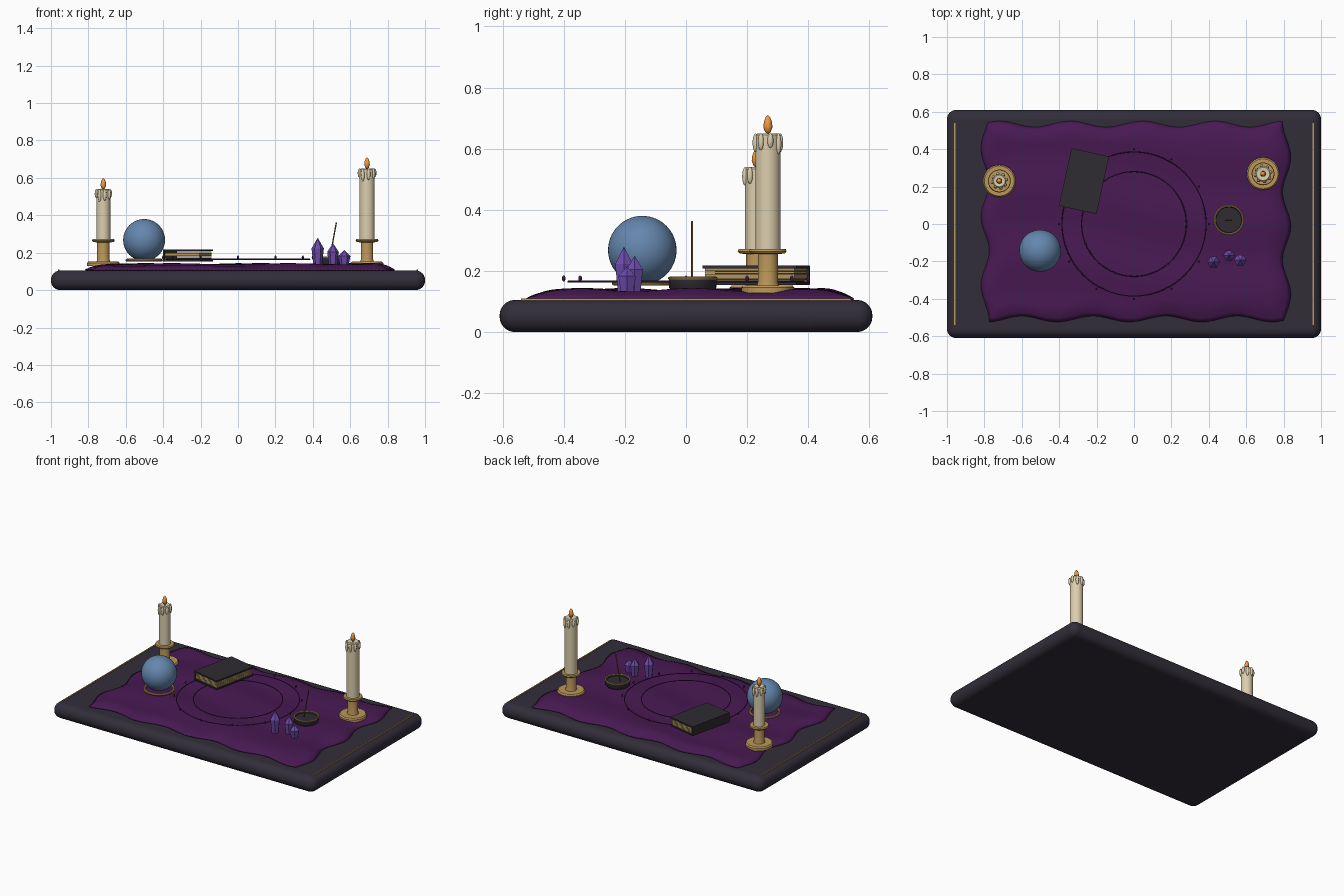
import bpy, bmesh, math
from mathutils import Vector

if "Cube" in bpy.data.objects:
    bpy.data.objects.remove(bpy.data.objects["Cube"])

def mat(name, rgb):
    m = bpy.data.materials.new(name)
    m.diffuse_color = (*rgb, 1)
    m.use_nodes = True
    m.node_tree.nodes["Principled BSDF"].inputs["Base Color"].default_value = m.diffuse_color
    return m

STONE = mat("dark_stone", (0.032, 0.027, 0.042))
PURPLE = mat("purple_cloth", (0.065, 0.010, 0.085))
THREAD = mat("purple_thread", (0.075, 0.012, 0.10))
GOLD = mat("gold", (0.50, 0.31, 0.10))
WAX = mat("wax", (0.72, 0.62, 0.42))
FLAME = mat("flame", (0.90, 0.32, 0.05))
GLASS = mat("blue_glass", (0.13, 0.24, 0.42))
GEM = mat("violet_crystal", (0.16, 0.07, 0.42))
COVER = mat("book_cover", (0.028, 0.025, 0.032))
PAPER = mat("paper", (0.42, 0.29, 0.11))
STICK = mat("incense", (0.20, 0.11, 0.04))

def finish(ob, name, m, smooth=True):
    ob.name = name
    ob.data.materials.append(m)
    if smooth:
        bpy.ops.object.select_all(action='DESELECT')
        ob.select_set(True)
        bpy.context.view_layer.objects.active = ob
        bpy.ops.object.shade_smooth_by_angle(angle=math.radians(40))
    return ob

def from_bmesh(bm, name, m, smooth=True):
    me = bpy.data.meshes.new(name)
    bmesh.ops.recalc_face_normals(bm, faces=bm.faces)
    bm.to_mesh(me)
    bm.free()
    ob = bpy.data.objects.new(name, me)
    bpy.context.collection.objects.link(ob)
    return finish(ob, name, m, smooth)

def box(name, m, loc, size, rot=0, bevel=0, seg=2):
    bpy.ops.mesh.primitive_cube_add(size=1, location=loc, rotation=(0, 0, rot))
    ob = bpy.context.object
    ob.scale = size
    bpy.ops.object.transform_apply(location=False, rotation=False, scale=True)
    if bevel:
        b = ob.modifiers.new("bevel", 'BEVEL')
        b.width, b.segments = bevel, seg
    return finish(ob, name, m)

def lathe(name, m, profile, loc, n=32, smooth=True):
    """Revolve (radius, height) points about z; radius 0 closes to a pole."""
    bm = bmesh.new()
    rings = []
    for r, z in profile:
        k = 1 if r == 0 else n
        rings.append([bm.verts.new((loc[0] + r * math.cos(2 * math.pi * i / n),
                                    loc[1] + r * math.sin(2 * math.pi * i / n),
                                    loc[2] + z)) for i in range(k)])
    for a, b in zip(rings, rings[1:]):
        for i in range(n):
            vs = [a[i % len(a)], a[(i + 1) % len(a)], b[(i + 1) % len(b)], b[i % len(b)]]
            bm.faces.new(list(dict.fromkeys(vs)))
    return from_bmesh(bm, name, m, smooth)

def ring(name, m, loc, R, r, n=64):
    bpy.ops.mesh.primitive_torus_add(location=loc, major_radius=R, minor_radius=r,
                                     major_segments=n, minor_segments=8)
    return finish(bpy.context.object, name, m)

def ball(name, m, loc, scale, seg=16, rings=10):
    bpy.ops.mesh.primitive_uv_sphere_add(radius=1, segments=seg, ring_count=rings, location=loc)
    ob = bpy.context.object
    ob.scale = scale
    return finish(ob, name, m)

# Altar slab with rounded edges and gold inlay strips
box("altar_slab", STONE, (0, 0, 0.0525), (2, 1.22, 0.105), bevel=0.05, seg=6)
for s, side in ((-1, "left"), (1, "right")):
    box(f"inlay_{side}", GOLD, (s * 0.958, 0, 0.105), (0.008, 1.08, 0.008))

# Rippled cloth, wavy outline, drooping to the slab at its edges
bm = bmesh.new()
bmesh.ops.create_grid(bm, x_segments=80, y_segments=56, size=1)
for v in bm.verts:
    u, w = v.co.x, v.co.y
    x = 0.805 * u + 0.01 + 0.022 * abs(u) ** 3 * math.sin(9 * w + 2 * u)
    y = 0.52 * w + 0.013 + 0.016 * abs(w) ** 3 * math.sin(13 * u + w)
    edge = min((1 - abs(u)) * 0.8, (1 - abs(w)) * 0.52)
    t = min(1, edge / 0.09)
    ripple = 0.005 * math.sin(17 * y + 1.5 * math.sin(3 * x)) + 0.003 * math.sin(11 * x + 4 * y)
    v.co = (x, y, 0.107 + (0.026 + ripple) * t * (2 - t))
cloth = from_bmesh(bm, "altar_cloth", PURPLE)
if cloth.data.polygons[0].normal.z < 0:
    cloth.data.flip_normals()
sol = cloth.modifiers.new("thickness", 'SOLIDIFY')
sol.thickness, sol.offset = 0.006, 0

# Ritual circle: two thin rings and twelve small beads
ring("circle_outer", THREAD, (0, 0, 0.165), 0.385, 0.003, 96)
ring("circle_inner", THREAD, (0, 0, 0.165), 0.28, 0.003, 96)
for i in range(12):
    a = i * math.pi / 6
    ball(f"circle_bead_{i}", THREAD, (0.4 * math.cos(a), 0.4 * math.sin(a), 0.175),
         (0.006, 0.006, 0.010), 8, 6)

# Candles on gold holders, with wax drips, wick and flame
def candle(side, x, y, r, top):
    lathe(f"candle_holder_{side}", GOLD,
          [(0, 0.128), (0.087, 0.128), (0.087, 0.145), (0.08, 0.153), (0.036, 0.153),
           (0.033, 0.165), (0.033, 0.255), (0.055, 0.257), (0.061, 0.264),
           (0.058, 0.272), (0, 0.272)], (x, y, 0), 40)
    lathe(f"candle_{side}", WAX,
          [(0, 0.27), (r, 0.27), (r, top - 0.006), (r - 0.006, top),
           (r - 0.014, top), (0, top - 0.008)], (x, y, 0), 32)
    for i in range(8):
        a = i * math.pi / 4 + 0.2
        h = 0.024 + 0.010 * ((i * 3) % 4) / 3
        ball(f"wax_drip_{side}_{i}", WAX,
             (x + r * math.cos(a), y + r * math.sin(a), top - h), (0.010, 0.010, h), 12, 8)
    lathe(f"wick_{side}", STICK, [(0, -0.01), (0.003, -0.01), (0.003, 0.015), (0, 0.015)],
          (x, y, top), 8)
    lathe(f"flame_{side}", FLAME,
          [(0, 0.0), (0.009, 0.006), (0.015, 0.022), (0.013, 0.040), (0.007, 0.055), (0, 0.062)],
          (x, y, top - 0.002), 16)

candle("left", -0.72, 0.23, 0.037, 0.54)
candle("right", 0.69, 0.268, 0.041, 0.65)

# Scrying orb on a gold ring stand
ball("orb", GLASS, (-0.502, -0.143, 0.268), (0.112,) * 3, 48, 28)
ring("orb_stand", GOLD, (-0.502, -0.143, 0.160), 0.092, 0.008, 48)

# Closed book: covers, spine and layered pages
rot, bx, by = -0.215, -0.267, 0.229
for z, part in ((0.159, "bottom"), (0.213, "top")):
    box(f"book_cover_{part}", COVER, (bx, by, z), (0.205, 0.315, 0.010), rot)
sx = -0.099
box("book_spine", COVER, (bx + sx * math.cos(rot), by + sx * math.sin(rot), 0.186),
    (0.009, 0.315, 0.06), rot)
for i in range(5):
    box(f"book_pages_{i}", PAPER, (bx, by, 0.1682 + i * 0.0089), (0.192, 0.300, 0.0078), rot)

# Incense bowl with gold rim and a leaning stick
lathe("incense_bowl", COVER,
      [(0, 0.135), (0.068, 0.135), (0.077, 0.145), (0.078, 0.175), (0.070, 0.175),
       (0.068, 0.166), (0, 0.166)], (0.507, 0.022, 0), 40)
ring("bowl_rim", GOLD, (0.507, 0.022, 0.176), 0.076, 0.005, 48)
a, b = Vector((0.490, 0.020, 0.165)), Vector((0.526, 0.020, 0.362))
bpy.ops.mesh.primitive_cylinder_add(vertices=10, radius=0.0035, depth=(b - a).length,
                                    location=(a + b) / 2,
                                    rotation=(b - a).to_track_quat('Z', 'Y').to_euler())
finish(bpy.context.object, "incense_stick", STICK)

# Faceted crystals, widening upward to a point
for i, (x, y, r, top) in enumerate(((0.426, -0.203, 0.033, 0.28), (0.508, -0.168, 0.031, 0.25),
                                    (0.568, -0.193, 0.033, 0.215))):
    h = top - 0.13
    lathe(f"crystal_{i}", GEM, [(0, 0), (r * 0.7, 0), (r, h * 0.62), (0, h)],
          (x, y, 0.13), 6, smooth=False)
